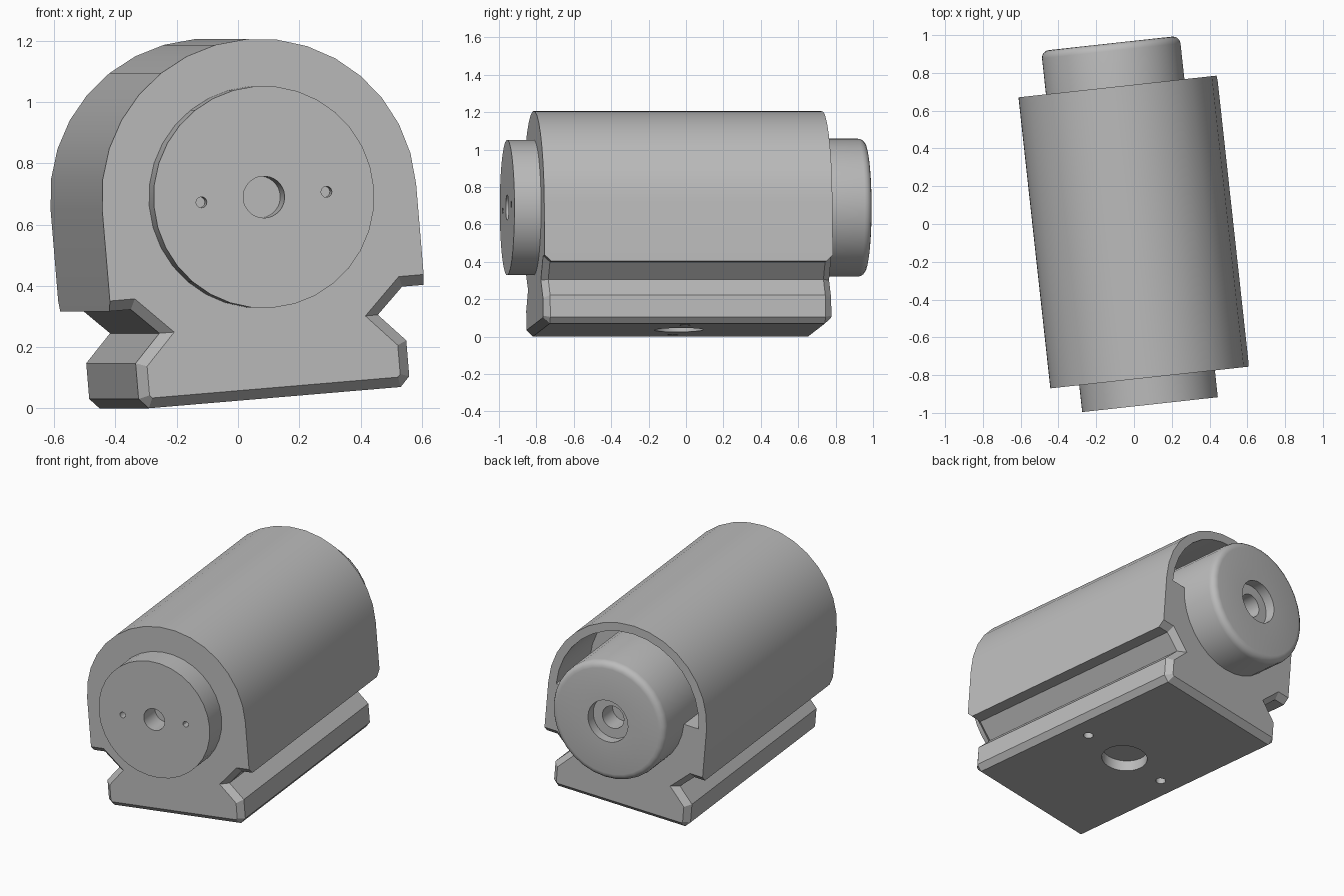
import bpy, bmesh
from math import sin, cos, pi, radians
from mathutils import Matrix, Vector

cube = bpy.data.objects.get("Cube")
if cube:
    bpy.data.objects.remove(cube, do_unlink=True)

# One plain grey for every part
grey = bpy.data.materials.new("plain grey")
grey.use_nodes = True
grey.diffuse_color = (0.5, 0.5, 0.5, 1)
grey.node_tree.nodes["Principled BSDF"].inputs["Base Color"].default_value = (0.5, 0.5, 0.5, 1)

# Whole assembly is yawed and rolled; parts are built around the shaft axis (local y)
PLACE = (Matrix.Translation((-0.02, 0, 0.69))
         @ Matrix.Rotation(radians(6.25), 4, 'Z')
         @ Matrix.Rotation(radians(-4.8), 4, 'Y'))
FRONT, BACK, BEVEL, ARCH_R = -0.819, 0.731, 0.035, 0.517


def loft(name, rings):
    """Bridge equal-sized rings and close both ends."""
    bm = bmesh.new()
    loops = [[bm.verts.new(p) for p in ring] for ring in rings]
    n = len(loops[0])
    for a, b in zip(loops, loops[1:]):
        for i in range(n):
            j = (i + 1) % n
            bm.faces.new((a[i], a[j], b[j], b[i]))
    bm.faces.new(loops[0])
    bm.faces.new(loops[-1])
    bmesh.ops.recalc_face_normals(bm, faces=bm.faces)
    mesh = bpy.data.meshes.new(name)
    bm.to_mesh(mesh)
    bm.free()
    mesh.transform(PLACE)
    mesh.materials.append(grey)
    obj = bpy.data.objects.new(name, mesh)
    bpy.context.collection.objects.link(obj)
    return obj


def circle(r, y, cx=0, n=32):
    return [(cx + r * cos(2 * pi * i / n), y, r * sin(2 * pi * i / n)) for i in range(n)]


def lathe(name, profile):
    return loft(name, [circle(r, y) for r, y in profile])


def floor_hole(r, cx, bottom, top, n):
    """Upright round cutter under the base."""
    mid = (FRONT + BACK) / 2
    rings = [[(x, mid + z, level) for x, _, z in circle(r, 0, cx, n)] for level in (bottom, top)]
    return loft("hole_cutter", rings)


def select_only(obj):
    bpy.ops.object.select_all(action='DESELECT')
    obj.select_set(True)
    bpy.context.view_layer.objects.active = obj


def cut(obj, cutters):
    select_only(obj)
    for cutter in cutters:
        cutter.hide_render = True
        mod = obj.modifiers.new("cut", 'BOOLEAN')
        mod.operation, mod.solver, mod.object = 'DIFFERENCE', 'EXACT', cutter
        bpy.ops.object.modifier_apply(modifier=mod.name)
        bpy.data.objects.remove(cutter, do_unlink=True)


# Housing: arch on a notched foot, lower end edges chamfered
def housing_ring(lower_right, y):
    arch = [(ARCH_R * cos(pi * i / 16), ARCH_R * sin(pi * i / 16)) for i in range(17)]
    left = [(-x, z) for x, z in reversed(lower_right)]
    return [(x, y, z) for x, z in lower_right + arch + left]


outer = [(0.415, -0.657), (0.446, -0.624), (0.446, -0.507),
         (0.36, -0.416), (0.447, -0.331), (ARCH_R, -0.331)]
inner = [(0.405, -0.624), (0.413, -0.615), (0.413, -0.52),
         (0.315, -0.416), (0.435, -0.297), (ARCH_R, -0.297)]
housing = loft("housing", [housing_ring(inner, FRONT), housing_ring(outer, FRONT + BEVEL),
                           housing_ring(outer, BACK - BEVEL), housing_ring(inner, BACK)])

# Rear clearance above the rotor and mounting holes beneath
half = [(0.465 * cos(pi * i / 16), 0.465 * sin(pi * i / 16)) for i in range(17)]
cavity = loft("cavity_cutter", [[(x, y, z) for x, z in half] for y in (BACK - 0.4, BACK + 0.1)])
cut(housing, [cavity, floor_hole(0.13, 0, -0.75, -0.59, 32)]
    + [floor_hole(0.028, s * 0.3, -0.75, -0.58, 16) for s in (-1, 1)])

# Front boss with shaft bore and two pin holes
boss = lathe("front_boss", [(0.068, -0.83), (0.068, -0.962), (0.3625, -0.962), (0.3625, -0.80)])
cut(boss, [loft("pin_cutter", [circle(0.018, y, s * 0.206, 12) for y in (-1.0, -0.90)])
           for s in (-1, 1)])

# Rear rotor: rounded rim and stepped bore
rim = [(0.33 + 0.04 * sin(a), 0.922 + 0.04 * cos(a)) for a in [i * pi / 8 for i in range(5)]]
rotor = lathe("rear_rotor", [(0.07, 0.78), (0.07, 0.90), (0.13, 0.90), (0.13, 0.962)]
              + rim + [(0.37, 0.30)])

for part in (housing, boss, rotor):
    select_only(part)
    bpy.ops.object.shade_smooth_by_angle(angle=radians(30))
